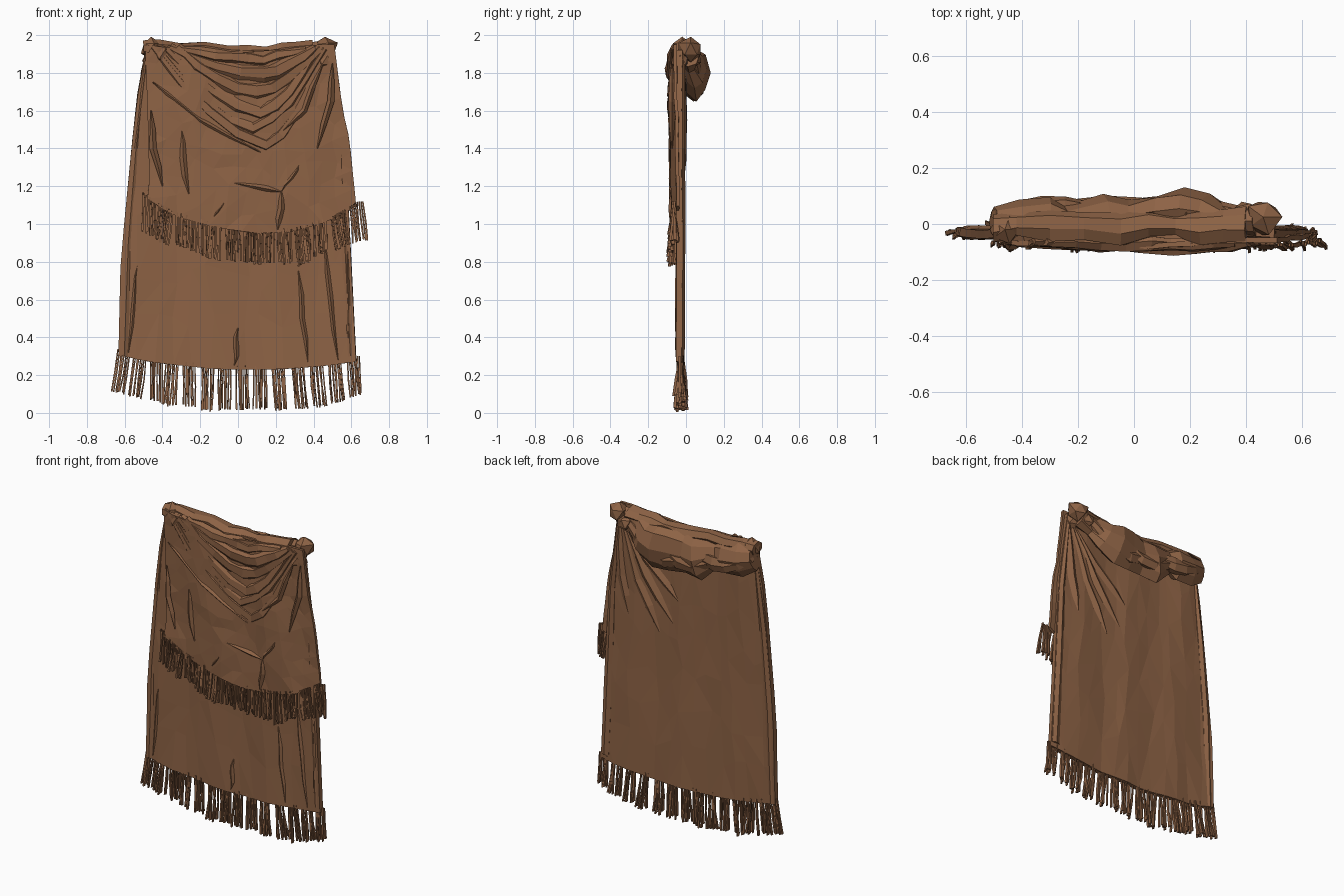
import bpy, bmesh, math, random
from mathutils import Vector

random.seed(7)
if "Cube" in bpy.data.objects:
    bpy.data.objects.remove(bpy.data.objects["Cube"])

brown = bpy.data.materials.new("brown wool")
brown.use_nodes = True
COLOUR = (0.27, 0.125, 0.06, 1)
brown.diffuse_color = COLOUR
brown.node_tree.nodes["Principled BSDF"].inputs["Base Color"].default_value = COLOUR


def jit(a):
    return random.uniform(-a, a)


def interp(table, t):
    """Piecewise linear lookup in a table of ascending (key, value) pairs."""
    for (a, p), (b, q) in zip(table, table[1:]):
        if t <= b:
            return p + (q - p) * max(0, (t - a) / (b - a))
    return table[-1][1]


def finish(bm, name):
    bmesh.ops.recalc_face_normals(bm, faces=bm.faces)
    me = bpy.data.meshes.new(name)
    bm.to_mesh(me)
    bm.free()
    ob = bpy.data.objects.new(name, me)
    bpy.context.collection.objects.link(ob)
    me.materials.append(brown)
    return ob


def loft(bm, path, sides=6, noise=0.0, spin=0.0):
    """Closed tube through (x, y, z, depth radius, width radius) sections."""
    centres = [Vector(p[:3]) for p in path]
    rings = []
    for i, p in enumerate(path):
        tan = centres[min(i + 1, len(path) - 1)] - centres[max(i - 1, 0)]
        across = Vector((0, 1, 0))
        side = tan.cross(across).normalized()
        ring = []
        for k in range(sides):
            a = math.tau * k / sides + spin
            f = 1 + jit(noise)
            ring.append(bm.verts.new(centres[i] + across * math.cos(a) * p[3] * f
                                     + side * math.sin(a) * p[4] * f))
        rings.append(ring)
    for r, s in zip(rings, rings[1:]):
        for k in range(sides):
            n = (k + 1) % sides
            bm.faces.new((r[k], r[n], s[n], s[k]))
    bm.faces.new(rings[0])
    bm.faces.new(rings[-1])


def sheet(name, left, right, top, hem, depth, nx, nz, thick):
    """Cloth panel between side outlines, with a curved top and hem."""
    bm = bmesh.new()
    rows = []
    for j in range(nz + 1):
        row = []
        for i in range(nx + 1):
            u = i / nx
            inner = 0 < i < nx and 0 < j < nz
            v = (j + (jit(0.3) if inner else 0)) / nz
            u += jit(0.3) / nx if inner else 0
            x0 = interp(left, 1.1) + (interp(right, 1.1) - interp(left, 1.1)) * u
            z = interp(top, x0) * (1 - v) + interp(hem, x0) * v
            x = interp(left, z) * (1 - u) + interp(right, z) * u
            row.append(bm.verts.new((x, depth(x, z), z)))
        rows.append(row)
    for r, s in zip(rows, rows[1:]):
        for i in range(nx):
            bm.faces.new((r[i], s[i], s[i + 1], r[i + 1]))
    bmesh.ops.triangulate(bm, faces=bm.faces)
    ob = finish(bm, name)
    mod = ob.modifiers.new("thickness", "SOLIDIFY")
    mod.thickness = thick
    mod.offset = 0
    return ob


def fringe(name, hem, tips, y, spread, clump, gap):
    """Clumps of thin tapered strands hanging from a hem."""
    bm = bmesh.new()
    x, end = hem[0][0], hem[-1][0]
    while x < end - clump / 2:
        lean, drop = jit(0.012) + x * 0.03, jit(0.012)
        shift, count = jit(spread / 3), 8
        for k in range(count):
            sx = x + clump * (k + 0.5) / count
            zt, zb = interp(hem, sx), max(0.005, interp(tips, sx) + drop + abs(jit(0.015)))
            y0, y1 = y + jit(0.012), y + shift + jit(spread)
            bx = sx + lean + jit(0.006)
            w = clump / count * 0.62
            loft(bm, [(sx, y0, zt + 0.02, 0.008, w * 0.8),
                      ((sx + bx) / 2 + jit(0.005), (y0 + y1) / 2 + jit(0.008),
                       (zt + zb) / 2, 0.01, w),
                      (bx, y1, zb, 0.011, w)], 4, 0.25, math.pi / 4)
        x += clump + gap * random.uniform(0.5, 1.5)
    return finish(bm, name)


def pleats(name, lines, y, width, proud):
    """Sharp tapering ridges along (x, z) polylines."""
    bm = bmesh.new()
    for line in lines:
        last = len(line) - 1
        path = []
        for i, (x, z) in enumerate(line):
            f = 0.15 if i in (0, last) else 1
            path.append((x, y, z, proud * f, width * f))
            if i < last:
                nx, nz = line[i + 1]
                path.append(((x + nx) / 2 + jit(0.008), y, (z + nz) / 2,
                             proud * 0.85, width * 0.85))
        loft(bm, path, 4, 0.15)
    return finish(bm, name)


# Long back panel reaching the floor fringe
long_left = [(0.2, -0.635), (0.8, -0.62), (1.4, -0.565), (1.7, -0.53), (1.92, -0.49)]
long_right = [(0.2, 0.63), (0.8, 0.6), (1.4, 0.57), (1.7, 0.53), (1.92, 0.5)]
long_hem = [(-0.64, 0.32), (-0.45, 0.27), (-0.1, 0.23), (0.2, 0.23), (0.45, 0.25), (0.63, 0.28)]
long_tips = [(-0.65, 0.11), (-0.4, 0.04), (-0.1, 0.012), (0.2, 0.01), (0.45, 0.03), (0.64, 0.09)]
sheet("long_panel", long_left, long_right, [(-1, 1.92), (1, 1.92)], long_hem,
      lambda x, z: -0.03 + 0.006 * math.sin(x * 17 + z) + jit(0.003), 13, 7, 0.03)
fringe("long_panel_fringe", long_hem, long_tips, -0.03, 0.03, 0.072, 0.022)

# Folded side borders of the long panel
bm = bmesh.new()
for outline, s in ((long_left, 1), (long_right, -1)):
    loft(bm, [(interp(outline, z) + s * w, -0.03, z, 0.025, w)
              for z, w in ((1.9, 0.012), (1.4, 0.025), (0.9, 0.03), (0.3, 0.03))], 6, 0.08)
finish(bm, "side_borders")

# Short front drape
drape_left = [(1.0, -0.5), (1.2, -0.47), (1.5, -0.475), (1.95, -0.49)]
drape_right = [(1.1, 0.625), (1.3, 0.605), (1.45, 0.59), (1.6, 0.555), (1.75, 0.535), (1.95, 0.51)]
drape_top = [(-0.5, 1.95), (-0.2, 1.92), (0, 1.9), (0.25, 1.92), (0.5, 1.95)]
drape_hem = [(-0.51, 1.15), (-0.35, 1.05), (-0.1, 0.98), (0.1, 0.95), (0.3, 0.96),
             (0.5, 1.02), (0.635, 1.1)]
drape_tips = [(-0.53, 0.96), (-0.3, 0.87), (-0.1, 0.8), (0.1, 0.775), (0.3, 0.78),
              (0.5, 0.87), (0.64, 0.91)]


def drape_depth(x, z):
    belly = max(0, 1 - (x / 0.55) ** 2)
    return -0.052 - 0.02 * belly + 0.007 * math.sin(x * 14 + z * 5) + jit(0.005)


sheet("front_drape", drape_left, drape_right, drape_top, drape_hem, drape_depth, 13, 9, 0.018)
fringe("front_drape_fringe", drape_hem, drape_tips, -0.066, 0.03, 0.078, 0.013)

# Cowl folds sagging between the shoulders, each tied higher than the one below
bm = bmesh.new()
for low, x_low, span_l, span_r, depth, width in (
        (1.42, 0.15, 0.6, 0.32, 0.022, 0.04), (1.51, 0.08, 0.5, 0.38, 0.022, 0.035),
        (1.6, 0.12, 0.5, 0.3, 0.03, 0.045), (1.7, 0.1, 0.42, 0.34, 0.034, 0.05),
        (1.79, 0.14, 0.5, 0.27, 0.042, 0.05), (1.87, 0.06, 0.36, 0.3, 0.036, 0.04)):
    path = []
    for i in range(9):
        t = i / 4 - 1
        x = x_low + t * (span_l if t < 0 else span_r)
        z = low + (1.93 - low) * abs(t) ** 1.6 + jit(0.01)
        f = 0.4 + 0.6 * (1 - t * t)
        path.append((x, -0.066 + jit(0.006), z, depth * f, width * f))
    loft(bm, path, 6, 0.22, math.pi / 6)
finish(bm, "cowl_folds")

# Creases pressed into the front drape and the long panel
pleats("drape_pleats", [
    [(-0.45, 1.75), (-0.2, 1.55), (0.12, 1.38)], [(0.45, 1.85), (0.35, 1.6), (0.14, 1.39)],
    [(-0.3, 1.52), (-0.29, 1.35), (-0.26, 1.16)], [(-0.12, 1.23), (0.08, 1.2), (0.23, 1.17)],
    [(0.33, 1.33), (0.28, 1.24), (0.23, 1.17)], [(0.23, 1.18), (0.23, 1.08), (0.21, 0.97)],
    [(-0.46, 1.6), (-0.45, 1.4), (-0.4, 1.2)], [(-0.14, 1.02), (-0.08, 1.1), (-0.06, 1.17)],
    [(0.5, 1.85), (0.49, 1.65), (0.42, 1.4)]], -0.074, 0.018, 0.018)
pleats("panel_pleats", [
    [(0.46, 0.9), (0.49, 0.6), (0.53, 0.28)], [(0.58, 0.9), (0.585, 0.6), (0.59, 0.28)],
    [(0.32, 0.75), (0.34, 0.5), (0.37, 0.27)], [(-0.52, 0.85), (-0.55, 0.6), (-0.58, 0.32)],
    [(0, 0.45), (-0.01, 0.35), (-0.02, 0.25)]], -0.044, 0.014, 0.014)

# Long creases fanning down the back from the knot
pleats("back_pleats", [
    [(0.45, 1.85), (0.3, 1.65), (0.02, 1.4)], [(0.46, 1.85), (0.3, 1.55), (0.1, 1.28)],
    [(0.47, 1.85), (0.36, 1.5), (0.2, 1.2)], [(0.49, 1.85), (0.47, 1.5), (0.42, 1.25)]],
    -0.016, 0.035, 0.02)

# Bunched roll hanging behind the top edge
bm = bmesh.new()
loft(bm, [(-0.5, 0.01, 1.87, 0.05, 0.07), (-0.41, 0.025, 1.85, 0.06, 0.1),
          (-0.3, 0.03, 1.84, 0.06, 0.1), (-0.25, 0.02, 1.84, 0.04, 0.08),
          (-0.11, 0.04, 1.79, 0.065, 0.13), (-0.02, 0.03, 1.79, 0.05, 0.12),
          (0.08, 0.045, 1.79, 0.06, 0.13), (0.18, 0.055, 1.8, 0.07, 0.14),
          (0.27, 0.045, 1.82, 0.06, 0.11), (0.34, 0.015, 1.87, 0.04, 0.08),
          (0.44, 0.01, 1.9, 0.06, 0.07)], 8, 0.15)
finish(bm, "back_roll")

# Crumpled ridge along the top
bm = bmesh.new()
loft(bm, [(x, -0.01 + jit(0.012), z, 0.055 + jit(0.01), 0.045 + jit(0.006)) for x, z in (
    (-0.5, 1.93), (-0.42, 1.935), (-0.3, 1.92), (-0.18, 1.925), (-0.05, 1.905), (0.05, 1.9),
    (0.15, 1.895), (0.24, 1.91), (0.32, 1.92), (0.4, 1.93))], 7, 0.15)
finish(bm, "top_ridge")

# Overlapping swags across the back roll
bm = bmesh.new()
for x0, x1, z0, z1, sag in ((0.42, -0.12, 1.92, 1.8, 0.12), (0.2, -0.3, 1.9, 1.86, 0.14),
                            (-0.08, -0.5, 1.82, 1.88, 0.05)):
    path = []
    for i in range(6):
        t = i / 5
        bulge = math.sin(math.pi * t)
        path.append((x0 + (x1 - x0) * t, 0.035 + 0.03 * bulge,
                     z0 + (z1 - z0) * t - sag * bulge, 0.02 + 0.02 * bulge, 0.025 + 0.025 * bulge))
    loft(bm, path, 6, 0.2)
finish(bm, "back_swags")

# Knots at the two shoulders
bm = bmesh.new()
for x, y, z, r in ((0.46, 0.025, 1.925, 0.068), (0.4, 0.03, 1.88, 0.055),
                   (-0.46, -0.02, 1.93, 0.058), (-0.4, -0.03, 1.9, 0.055),
                   (0.46, -0.03, 1.87, 0.052)):
    made = bmesh.ops.create_icosphere(bm, subdivisions=1, radius=r)["verts"]
    for v in made:
        v.co = v.co * (1 + jit(0.15)) + Vector((x, y, z))
finish(bm, "shoulder_knots")
